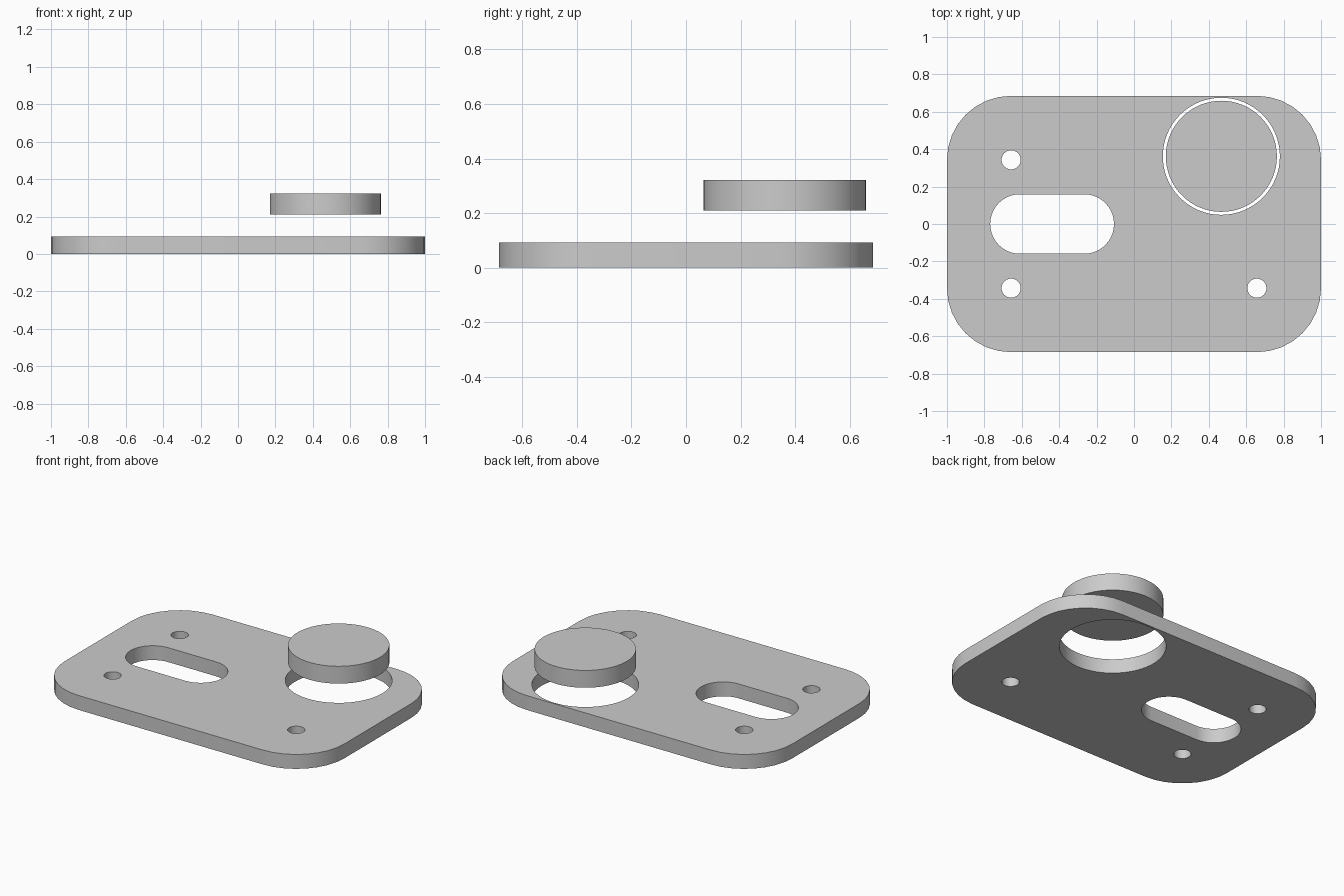
import bpy
from math import cos, sin, pi, radians

cube = bpy.data.objects.get("Cube")
if cube:
    bpy.data.objects.remove(cube, do_unlink=True)

# Single grey metal
grey = bpy.data.materials.new("plain_grey")
grey.use_nodes = True
colour = (0.6, 0.6, 0.6, 1)
grey.diffuse_color = colour
grey.node_tree.nodes["Principled BSDF"].inputs["Base Color"].default_value = colour


def rounded_outline(x, y, half_x, half_y, radius, steps):
    """Rounded rectangle; becomes a slot or a circle when the radius fills it."""
    dx, dy = half_x - radius, half_y - radius
    points = []
    for quarter, (sx, sy) in enumerate([(1, 1), (-1, 1), (-1, -1), (1, -1)]):
        for i in range(steps + 1):
            a = (quarter + i / steps) * pi / 2
            p = (x + sx * dx + radius * cos(a), y + sy * dy + radius * sin(a))
            if not points or abs(p[0] - points[-1][0]) + abs(p[1] - points[-1][1]) > 1e-5:
                points.append(p)
    if abs(points[0][0] - points[-1][0]) + abs(points[0][1] - points[-1][1]) < 1e-5:
        points.pop()
    return points


def circle(x, y, radius, steps=16):
    return rounded_outline(x, y, radius, radius, radius, steps)


def extruded_part(name, outlines, bottom, top):
    """Filled flat curve (outer outline, then holes) given a thickness."""
    curve = bpy.data.curves.new(name, "CURVE")
    curve.dimensions = "2D"
    curve.fill_mode = "BOTH"
    curve.extrude = (top - bottom) / 2
    for outline in outlines:
        spline = curve.splines.new("POLY")
        spline.points.add(len(outline) - 1)
        for point, (x, y) in zip(spline.points, outline):
            point.co = (x, y, 0, 1)
        spline.use_cyclic_u = True
    obj = bpy.data.objects.new(name, curve)
    obj.location.z = (bottom + top) / 2
    bpy.context.collection.objects.link(obj)
    bpy.ops.object.select_all(action="DESELECT")
    obj.select_set(True)
    bpy.context.view_layer.objects.active = obj
    bpy.ops.object.convert(target="MESH")
    obj = bpy.context.view_layer.objects.active

    # Weld the caps to the walls and smooth only the curved walls
    bpy.ops.object.mode_set(mode="EDIT")
    bpy.ops.mesh.select_all(action="SELECT")
    bpy.ops.mesh.remove_doubles(threshold=0.0001)
    bpy.ops.mesh.normals_make_consistent(inside=False)
    bpy.ops.object.mode_set(mode="OBJECT")
    obj.data.materials.clear()
    obj.data.materials.append(grey)
    bpy.ops.object.shade_smooth_by_angle(angle=radians(30))
    return obj


# Mounting plate with slot, large opening and three screw holes
bore_x, bore_y = 0.467, 0.362
screw_x, screw_y = 0.657, 0.343
screw_holes = [circle(sx * screw_x, sy * screw_y, 0.051, 8)
               for sx, sy in [(-1, 1), (-1, -1), (1, -1)]]
extruded_part("mounting_plate", [
    rounded_outline(0, 0, 1, 0.685, 0.342, 8),
    rounded_outline(-0.438, 0, 0.331, 0.159, 0.159, 10),
    circle(bore_x, bore_y, 0.313),
    *screw_holes,
], 0, 0.093)

# Round plug hovering above the large opening
extruded_part("round_plug", [circle(bore_x, bore_y, 0.297)], 0.21, 0.322)
